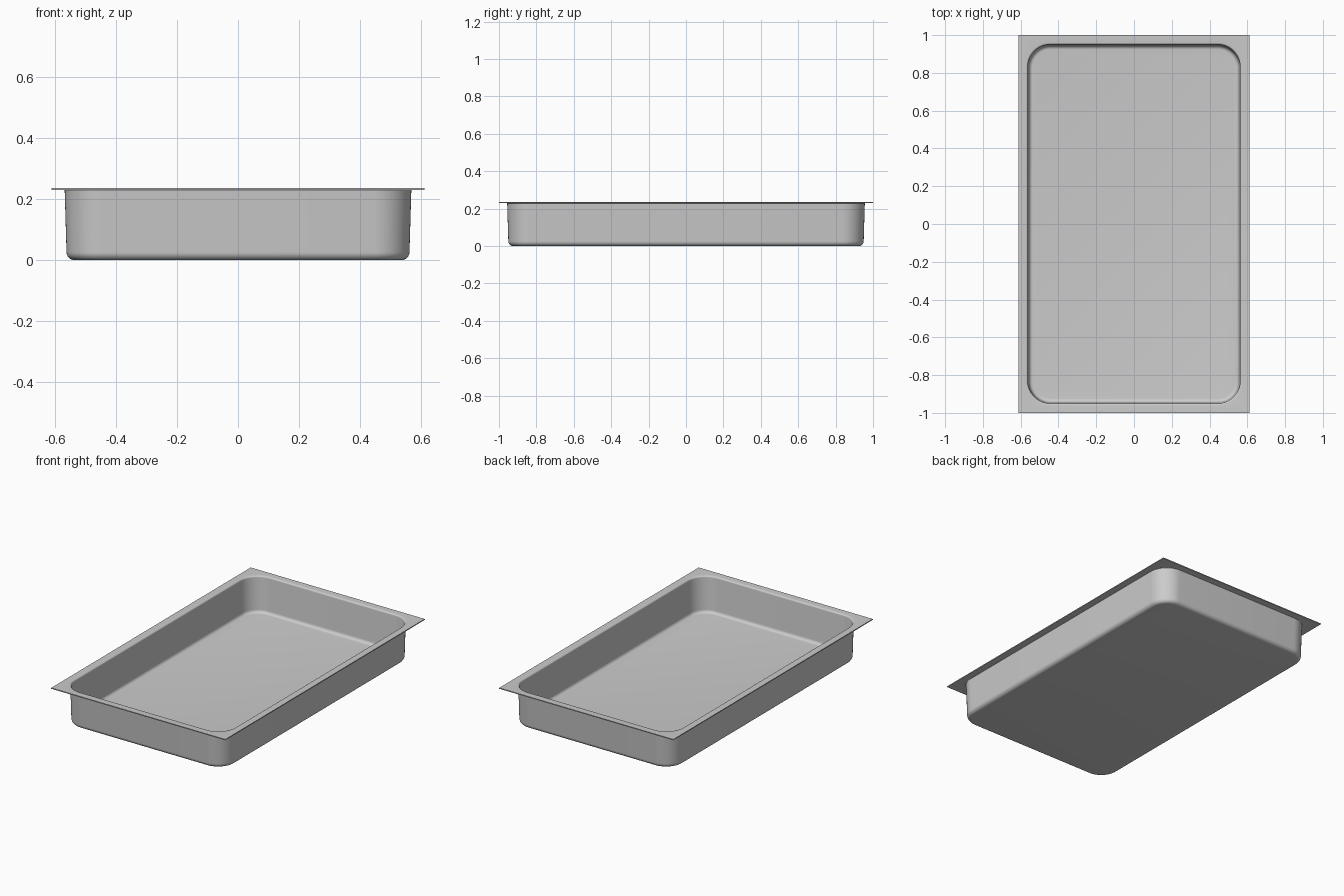
import bpy, bmesh
from math import sin, cos, pi

if "Cube" in bpy.data.objects:
    bpy.data.objects.remove(bpy.data.objects["Cube"])

HX, HY, R = 0.568, 0.956, 0.125   # outer wall half sizes and corner radius
RIM_X, RIM_Y = 0.611, 1.0
TOP, T = 0.236, 0.006             # rim height, sheet thickness
SEG = 16                          # segments per corner (even)


def ring(bm, inset, z, square=False):
    verts = []
    cx, cy = HX - R, HY - R
    for k, (sx, sy) in enumerate([(1, 1), (-1, 1), (-1, -1), (1, -1)]):
        for i in range(SEG + 1):
            a = k * pi / 2 + i / SEG * pi / 2
            c, s = cos(a), sin(a)
            if square:
                m = max(abs(c), abs(s))
                x = sx * cx + c / m * (RIM_X - cx)
                y = sy * cy + s / m * (RIM_Y - cy)
            else:
                x = sx * cx + c * (R - inset)
                y = sy * cy + s * (R - inset)
            verts.append(bm.verts.new((x, y, z)))
    return verts


def arc(cd, cz, r, a0, a1, n=6):
    return [(cd + r * cos(a0 + (a1 - a0) * i / n),
             cz + r * sin(a0 + (a1 - a0) * i / n)) for i in range(n + 1)]


bm = bmesh.new()
f = 0.026
# inner skin: floor fillet, wall, rolled lip (inset, height)
inner = arc(0.006 + T + f - T, f, f - T, 1.5 * pi, pi)
inner = [(d, z) for d, z in inner]
inner += arc(-0.004, TOP - 0.010, 0.010, 0, pi / 2)
# outer skin: lip, wall, bottom fillet
outer = arc(-0.004, TOP - 0.010, 0.004, pi / 2, 0)
outer += arc(0.006 + f, f, f, pi, 1.5 * pi)

rings = [ring(bm, d, z) for d, z in inner]
rings += [ring(bm, 0, TOP, True), ring(bm, 0, TOP - T, True)]
rings += [ring(bm, d, z) for d, z in outer]
for a, b in zip(rings, rings[1:]):
    n = len(a)
    for i in range(n):
        j = (i + 1) % n
        bm.faces.new((a[i], a[j], b[j], b[i]))
# inner floor and underside
bm.faces.new(rings[0])
bm.faces.new(rings[-1])
bmesh.ops.recalc_face_normals(bm, faces=bm.faces)

mesh = bpy.data.meshes.new("tray")
bm.to_mesh(mesh)
bm.free()
tray = bpy.data.objects.new("tray", mesh)
bpy.context.collection.objects.link(tray)
bpy.context.view_layer.objects.active = tray
tray.select_set(True)
bpy.ops.object.shade_smooth_by_angle(angle=pi / 6)
